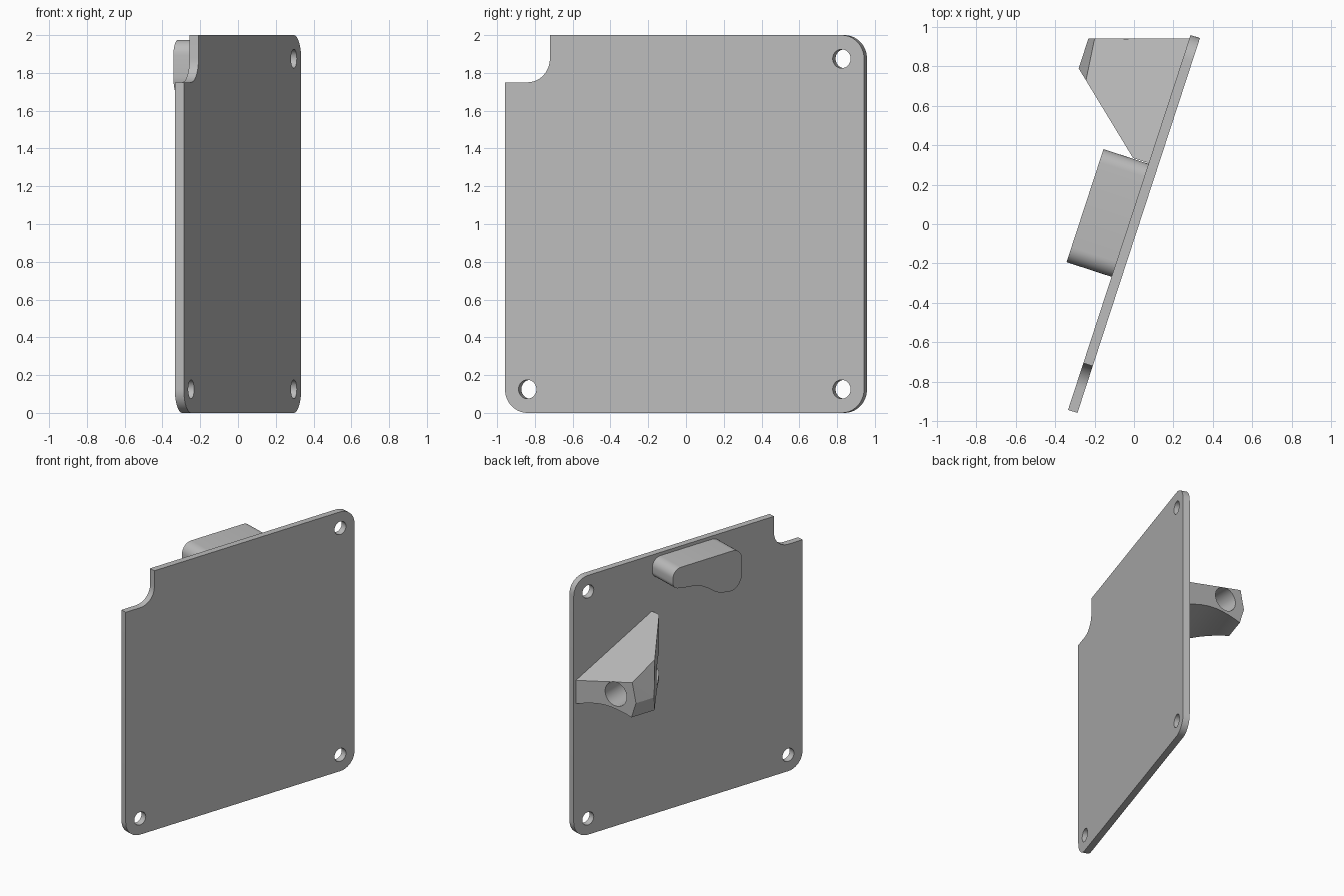
import bpy, bmesh
from math import radians, sin, cos, pi
from mathutils import Matrix, Vector

if "Cube" in bpy.data.objects:
    bpy.data.objects.remove(bpy.data.objects["Cube"], do_unlink=True)

grey = bpy.data.materials.new("light grey")
grey.use_nodes = True
grey.diffuse_color = (0.5, 0.5, 0.5, 1)
grey.node_tree.nodes["Principled BSDF"].inputs["Base Color"].default_value = grey.diffuse_color

# Panel frame: x along the panel, y out of its back, z up
TURN = Matrix.Rotation(radians(71.9), 4, 'Z')
BACK = TURN.inverted()


def arc(cx, cz, r, start, end, n=12):
    steps = [radians(start + (end - start) * i / n) for i in range(n + 1)]
    return [(cx + r * cos(a), cz + r * sin(a)) for a in steps]


def extrude(points, move):
    bm = bmesh.new()
    face = bm.faces.new([bm.verts.new(p) for p in points])
    new = bmesh.ops.extrude_face_region(bm, geom=[face])["geom"]
    bmesh.ops.translate(bm, vec=move, verts=[v for v in new if isinstance(v, bmesh.types.BMVert)])
    bmesh.ops.recalc_face_normals(bm, faces=bm.faces)
    return bm


def slice_off(bm, point, normal):
    cut = bmesh.ops.bisect_plane(bm, geom=bm.verts[:] + bm.edges[:] + bm.faces[:], plane_co=point,
                                 plane_no=normal, clear_outer=True)["geom_cut"]
    bmesh.ops.contextual_create(bm, geom=[e for e in cut if isinstance(e, bmesh.types.BMEdge)])
    bmesh.ops.recalc_face_normals(bm, faces=bm.faces)


def finish(bm, name):
    bm.transform(TURN)
    mesh = bpy.data.meshes.new(name)
    bm.to_mesh(mesh)
    bm.free()
    mesh.materials.append(grey)
    obj = bpy.data.objects.new(name, mesh)
    bpy.context.collection.objects.link(obj)
    return obj


def activate(obj):
    bpy.ops.object.select_all(action='DESELECT')
    obj.select_set(True)
    bpy.context.view_layer.objects.active = obj


def drill(obj, center, radius, depth, axis_turn):
    bm = bmesh.new()
    place = Matrix.Translation(center) @ axis_turn @ Matrix.Rotation(pi / 2, 4, 'X')
    bmesh.ops.create_cone(bm, cap_ends=True, segments=40, radius1=radius, radius2=radius,
                          depth=depth, matrix=place)
    cutter = finish(bm, "hole_cutter")
    cutter.hide_render = True
    activate(obj)
    mod = obj.modifiers.new("hole", 'BOOLEAN')
    mod.object = cutter
    mod.solver = 'EXACT'
    bpy.ops.object.modifier_apply(modifier=mod.name)
    bpy.data.objects.remove(cutter, do_unlink=True)


def smooth(obj):
    activate(obj)
    bpy.ops.object.shade_smooth_by_angle(angle=radians(25))


# Panel with three rounded corners and a notch
R = 0.125
outline = (arc(-1 + R, R, R, 180, 270) + arc(1 - R, R, R, 270, 360) + arc(1 - R, 2 - R, R, 0, 90)
           + [(-0.75, 2)] + arc(-1 + R, 1.75 + R, R, 0, -90) + [(-1, 1.75)])
panel = finish(extrude([(u, -0.025, z) for u, z in outline], (0, 0.05, 0)), "panel")
for u, z in ((-1 + R, R), (1 - R, R), (1 - R, 2 - R)):
    drill(panel, Vector((u, 0, z)), 0.05, 0.2, Matrix())
smooth(panel)

# Upper pad with rounded ends and a wavy underside
pad_outline = (arc(-0.21, 1.895, 0.08, 180, 90, 8) + arc(0.243, 1.905, 0.07, 90, 0, 8)
               + arc(0.263, 1.87, 0.05, 0, -80, 6)
               + [(0.2, 1.808), (0.13, 1.8), (0.07, 1.785), (0.01, 1.75), (-0.05, 1.708), (-0.1, 1.68)]
               + arc(-0.175, 1.778, 0.115, -105, -180, 8))
smooth(finish(extrude([(u, 0, z) for u, z in pad_outline], (0, 0.265, 0)), "upper_pad"))

# Wedge bracket: arched section run along the panel, trimmed by planes
section = [(0, 1.03), (0.07, 1.055), (0.14, 1.077), (0.2, 1.09), (0.26, 1.096), (0.32, 1.094),
           (0.38, 1.085), (0.43, 1.074), (0.475, 1.06), (0.512, 1.18), (0.482, 1.33), (0.38, 1.8), (0, 1.8)]
bm = extrude([(0.317, w, z) for w, z in section], (0.9, 0, 0))
turn = BACK.to_3x3()
slice_off(bm, turn @ Vector((0, 0.94, 0)), turn @ Vector((0, 1, 0)))
slice_off(bm, turn @ Vector((-0.2, 0.94, 1.33)), turn @ Vector((0.229, 0.476, 1)))
slice_off(bm, Vector((0.317, 0.109, 0)), Vector((-0.39, 0.335, 0)))
bracket = finish(bm, "wedge_bracket")
drill(bracket, turn @ Vector((-0.06, 0.7, 1.205)), 0.092, 0.8, BACK)
smooth(bracket)
